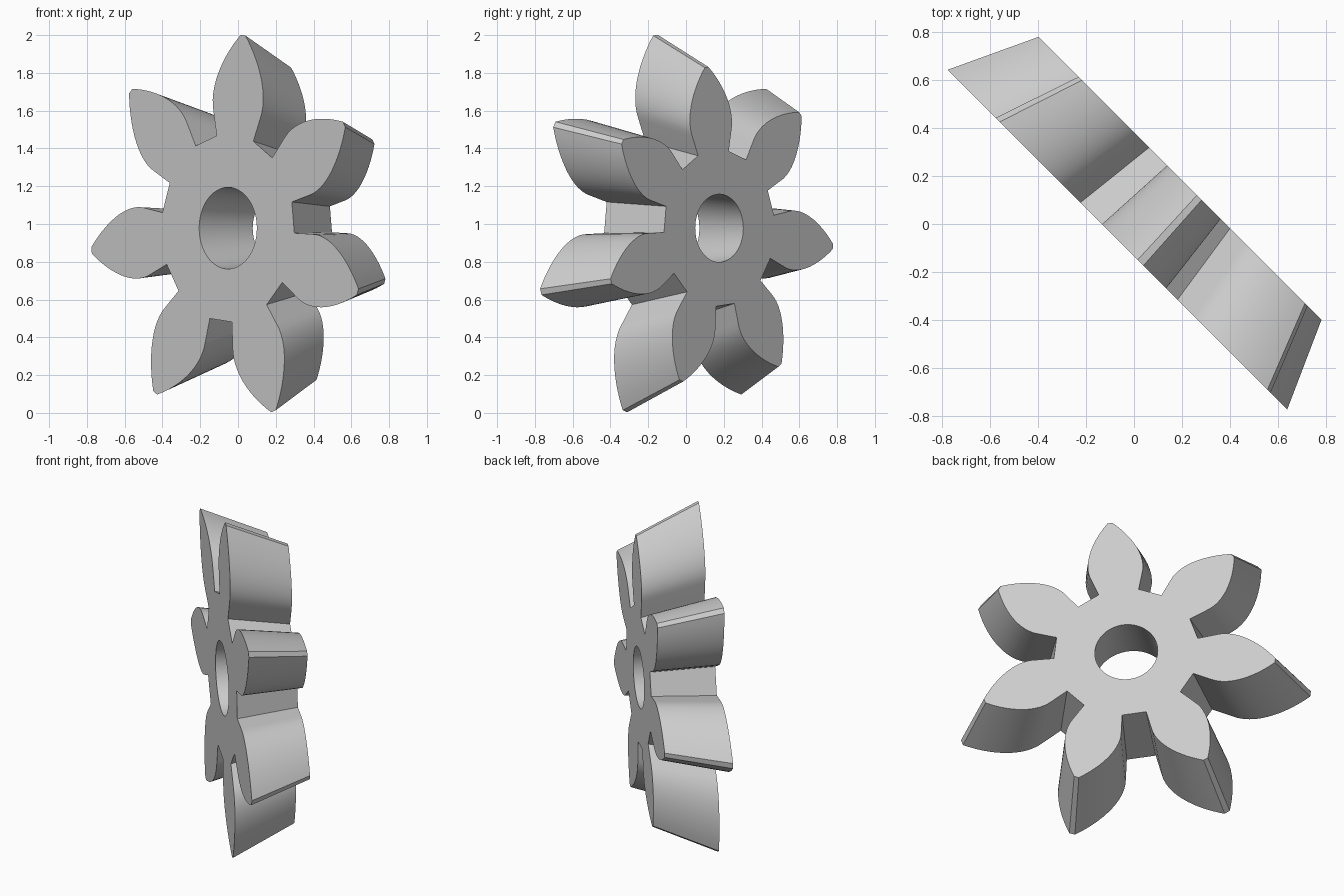
import bpy, bmesh
from math import pi, sin, cos, radians
from mathutils import Vector
from mathutils.geometry import interpolate_bezier

cube = bpy.data.objects.get("Cube")
if cube:
    bpy.data.objects.remove(cube)

TEETH = 7
FIRST_TOOTH = radians(6.3)   # clockwise from straight up
DEPTH = 0.365
TAPER = 0.833                # back face size relative to the front
HOLE_RADIUS = 0.216
HOLE_SIDES = 64

# Half tooth as (radial, sideways): straight root flank, then a curved flank to a narrow tip
flank = [Vector((0.478, 0.138))] + interpolate_bezier(
    Vector((0.60, 0.175)), Vector((0.735, 0.225)),
    Vector((0.909, 0.132)), Vector((1.028, 0.017)), 14)
tooth = [(p[0], -p[1]) for p in flank] + [(p[0], p[1]) for p in reversed(flank)]


def gear_outline():
    points = []
    for i in range(TEETH):
        a = FIRST_TOOTH + i * 2 * pi / TEETH
        points += [(r * sin(a) + s * cos(a), r * cos(a) - s * sin(a)) for r, s in tooth]
    return points


def hole_outline():
    steps = [2 * pi * i / HOLE_SIDES for i in range(HOLE_SIDES)]
    return [(HOLE_RADIUS * sin(a), HOLE_RADIUS * cos(a)) for a in steps]


def add_loop(bm, points, scale, z):
    verts = [bm.verts.new((x * scale, y * scale, z)) for x, y in points]
    edges = [bm.edges.new((verts[i - 1], verts[i])) for i in range(len(verts))]
    return verts, edges


# Tapered gear: flat caps with a hole, joined by side walls
bm = bmesh.new()
caps = [[add_loop(bm, outline, scale, z) for outline in (gear_outline(), hole_outline())]
        for scale, z in ((1, 0), (TAPER, -DEPTH))]
for outer, hole in caps:
    bmesh.ops.triangle_fill(bm, use_beauty=True, edges=outer[1] + hole[1])
for (front, _), (back, _) in zip(*caps):
    for i in range(len(front)):
        wall = bm.faces.new((front[i - 1], front[i], back[i], back[i - 1]))
bmesh.ops.recalc_face_normals(bm, faces=bm.faces)
mesh = bpy.data.meshes.new("bevel_gear")
bm.to_mesh(mesh)
bm.free()

gear = bpy.data.objects.new("bevel_gear", mesh)
bpy.context.collection.objects.link(gear)
gear.location = (-0.053, -0.082, 0.978)
gear.rotation_euler = (radians(90), 0, radians(-45))

# Plain grey finish
grey = bpy.data.materials.new("light_grey")
grey.use_nodes = True
colour = (0.6, 0.6, 0.6, 1)
grey.diffuse_color = colour
grey.node_tree.nodes["Principled BSDF"].inputs["Base Color"].default_value = colour
mesh.materials.append(grey)

# Smooth flanks and bore, crisp rims
bpy.ops.object.select_all(action="DESELECT")
gear.select_set(True)
bpy.context.view_layer.objects.active = gear
bpy.ops.object.shade_smooth_by_angle(angle=radians(25))
